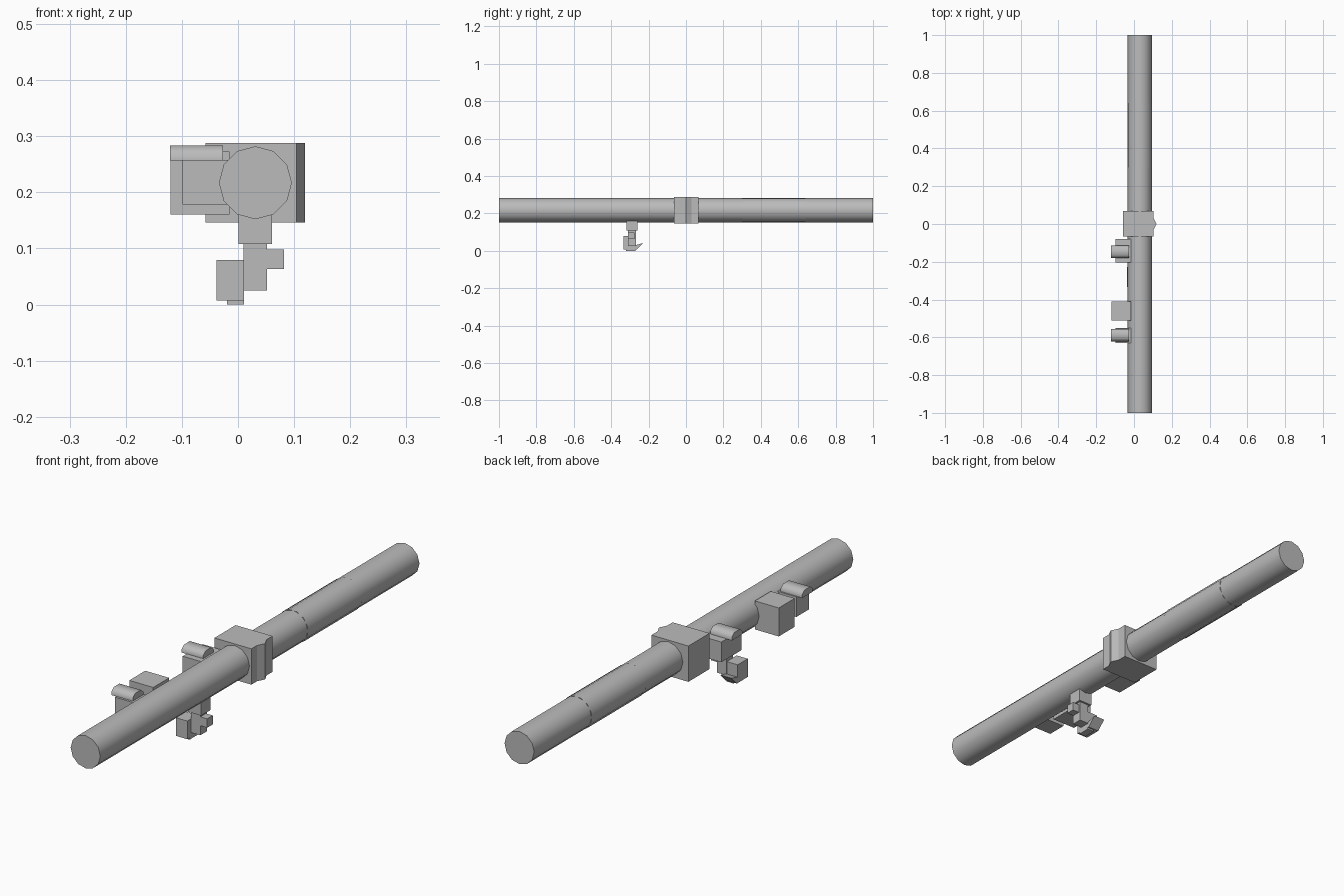
import bpy, bmesh, math
from mathutils import Matrix, Vector

if "Cube" in bpy.data.objects:
    bpy.data.objects.remove(bpy.data.objects["Cube"], do_unlink=True)

grey = bpy.data.materials.new("plain grey")
grey.use_nodes = True
colour = (0.5, 0.5, 0.5, 1)
grey.diffuse_color = colour
grey.node_tree.nodes["Principled BSDF"].inputs["Base Color"].default_value = colour

AXIS_X, AXIS_Z, RADIUS = 0.031, 0.217, 0.065


def finish(name, bm, smooth=None):
    bmesh.ops.recalc_face_normals(bm, faces=bm.faces)
    mesh = bpy.data.meshes.new(name)
    bm.to_mesh(mesh)
    bm.free()
    mesh.materials.append(grey)
    obj = bpy.data.objects.new(name, mesh)
    bpy.context.collection.objects.link(obj)
    if smooth:
        bpy.ops.object.select_all(action="DESELECT")
        obj.select_set(True)
        bpy.context.view_layer.objects.active = obj
        bpy.ops.object.shade_smooth_by_angle(angle=math.radians(smooth))
    return obj


def box(name, x, y, z):
    bm = bmesh.new()
    bmesh.ops.create_cube(bm, size=1)
    for v in bm.verts:
        v.co = Vector([(r[0] + r[1]) / 2 + c * (r[1] - r[0]) for r, c in zip((x, y, z), v.co)])
    return finish(name, bm)


def prism(name, profile, axis, start, end, smooth=None):
    """Extrude a flat profile along one axis; profile holds the other two coordinates."""
    bm = bmesh.new()
    points = []
    for p in profile:
        co = list(p)
        co.insert(axis, start)
        points.append(bm.verts.new(co))
    face = bm.faces.new(points)
    out = bmesh.ops.extrude_face_region(bm, geom=[face])
    move = Vector((0, 0, 0))
    move[axis] = end - start
    bmesh.ops.translate(bm, vec=move, verts=[g for g in out["geom"] if isinstance(g, bmesh.types.BMVert)])
    return finish(name, bm, smooth)


def tube(name, radius, start, end, turn=0):
    ring = [(AXIS_X + radius * math.cos(math.tau * i / 12 + turn),
             AXIS_Z + radius * math.sin(math.tau * i / 12 + turn)) for i in range(12)]
    return prism(name, ring, 1, start, end, 40)


# Long tube and its thin grip sleeve
tube("main_tube", RADIUS, -1, 1)
tube("grip_sleeve", RADIUS + 0.001, 0.3, 0.64, math.pi / 12)

# Central housing with a ridge down its left side
prism("central_housing", [(-0.058, -0.065), (0.104, -0.065), (0.104, -0.03), (0.119, 0),
                          (0.104, 0.03), (0.104, 0.068), (-0.058, 0.068)], 2, 0.146, 0.288)

# Side fittings, two of them with a rounded cap
box("side_block", (-0.12, -0.015), (-0.51, -0.41), (0.16, 0.273))
for label, back, front, cap_y in (("rear", -0.08, -0.205, -0.147), ("front", -0.55, -0.63, -0.588)):
    box(label + "_bracket", (-0.099, -0.015), (front, back), (0.178, 0.258))
    cap = [(cap_y + dy, z) for dy, z in ((-0.033, 0.257), (0.033, 0.257), (0.033, 0.27),
                                         (0.018, 0.283), (-0.018, 0.283), (-0.033, 0.27))]
    prism(label + "_cap", cap, 0, -0.121, -0.027, 50)

# Hanging fitting below the tube: mount, stem, knob and pointed foot
box("lower_mount", (0.001, 0.061), (-0.318, -0.26), (0.108, 0.17))
box("lower_stem", (0.01, 0.052), (-0.31, -0.268), (0.025, 0.11))
box("side_knob", (0.05, 0.082), (-0.31, -0.275), (0.063, 0.098))
prism("pointed_foot", [(-0.333, 0.007), (-0.264, 0.007), (-0.228, 0.042), (-0.27, 0.03),
                       (-0.27, 0.079), (-0.333, 0.079)], 0, -0.038, 0.011)
box("foot_pad", (-0.02, 0.011), (-0.32, -0.27), (0, 0.01))
